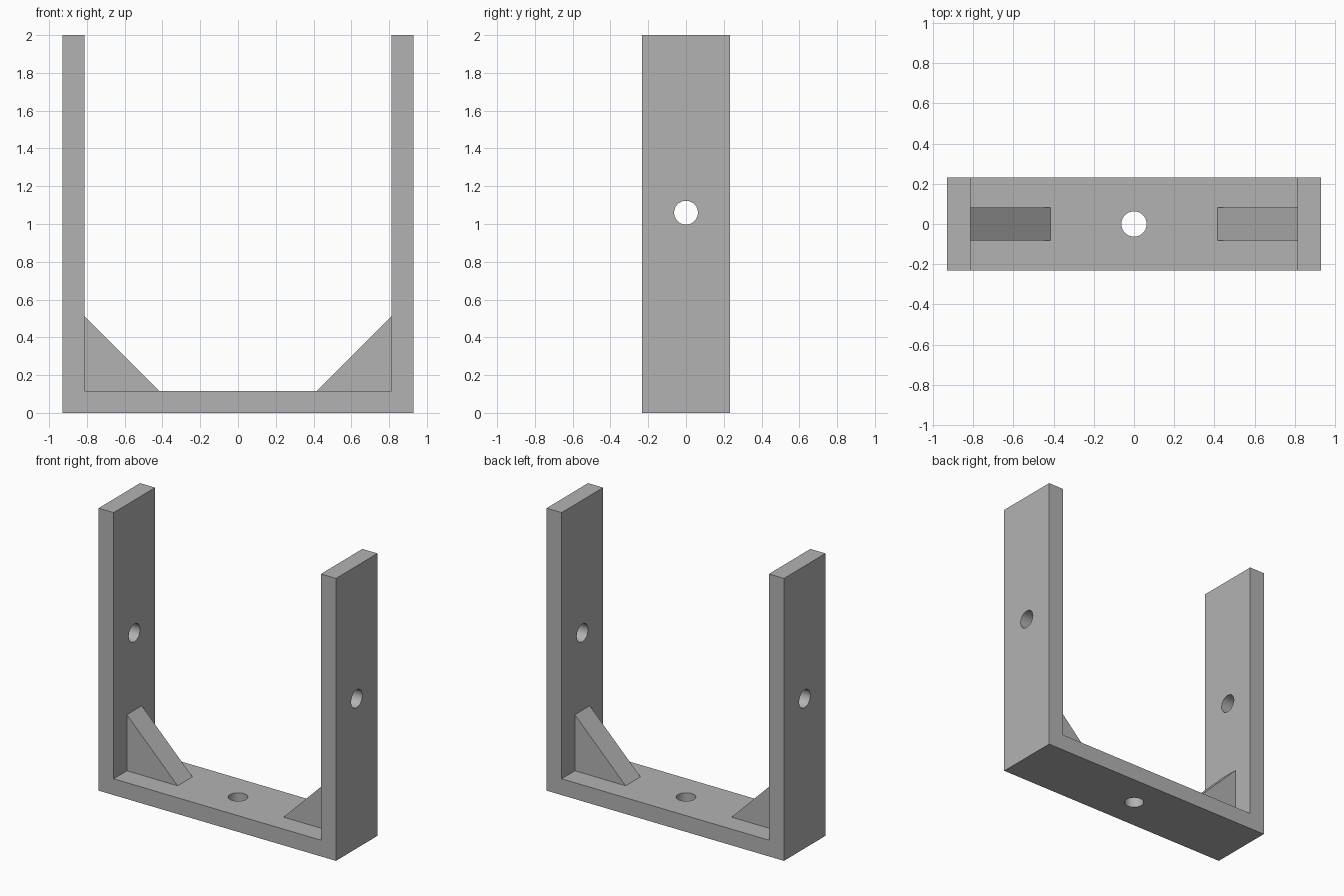
import bpy
import bmesh
from math import pi, radians

cube = bpy.data.objects.get("Cube")
if cube:
    bpy.data.objects.remove(cube, do_unlink=True)

HALF_WIDTH, HALF_DEPTH, HEIGHT = 0.93, 0.232, 2.0
INNER, FLOOR = 0.812, 0.115
HOLE_RADIUS, HOLE_Z = 0.063, 1.06
GUSSET, GUSSET_HALF_DEPTH = 0.397, 0.083

grey = bpy.data.materials.new("plain_grey")
grey.use_nodes = True
colour = (0.45, 0.45, 0.45, 1)
grey.diffuse_color = colour
grey.node_tree.nodes["Principled BSDF"].inputs["Base Color"].default_value = colour


def extrude_profile(name, points, half_depth):
    """Extrude an x-z outline symmetrically along y."""
    bm = bmesh.new()
    face = bm.faces.new([bm.verts.new((x, -half_depth, z)) for x, z in points])
    result = bmesh.ops.extrude_face_region(bm, geom=[face])
    verts = [v for v in result["geom"] if isinstance(v, bmesh.types.BMVert)]
    bmesh.ops.translate(bm, verts=verts, vec=(0, 2 * half_depth, 0))
    bmesh.ops.recalc_face_normals(bm, faces=bm.faces)
    mesh = bpy.data.meshes.new(name)
    bm.to_mesh(mesh)
    bm.free()
    mesh.materials.append(grey)
    obj = bpy.data.objects.new(name, mesh)
    bpy.context.collection.objects.link(obj)
    return obj


def drill(target, location, rotation, depth):
    """Cut a round hole through the target."""
    bpy.ops.mesh.primitive_cylinder_add(vertices=48, radius=HOLE_RADIUS, depth=depth,
                                        location=location, rotation=rotation)
    cutter = bpy.context.object
    cutter.name = "hole_cutter"
    cutter.data.materials.append(grey)
    cutter.hide_render = True
    mod = target.modifiers.new("hole", "BOOLEAN")
    mod.operation = "DIFFERENCE"
    mod.solver = "EXACT"
    mod.object = cutter
    bpy.ops.object.select_all(action="DESELECT")
    target.select_set(True)
    bpy.context.view_layer.objects.active = target
    bpy.ops.object.modifier_apply(modifier=mod.name)
    bpy.data.objects.remove(cutter, do_unlink=True)


# U-shaped bracket: floor plate and two uprights in one piece
half = [(HALF_WIDTH, 0), (HALF_WIDTH, HEIGHT), (INNER, HEIGHT), (INNER, FLOOR)]
bracket = extrude_profile("bracket", half + [(-x, z) for x, z in reversed(half)], HALF_DEPTH)

# Bolt holes: one through the floor, one through both uprights
drill(bracket, (0, 0, FLOOR / 2), (0, 0, 0), 0.5)
drill(bracket, (0, 0, HOLE_Z), (0, pi / 2, 0), 2.5)
bpy.ops.object.shade_smooth_by_angle(angle=radians(30))

# Triangular corner gussets
for side, name in ((1, "left_gusset"), (-1, "right_gusset")):
    extrude_profile(name, [(side * INNER, FLOOR),
                           (side * (INNER - GUSSET), FLOOR),
                           (side * INNER, FLOOR + GUSSET)], GUSSET_HALF_DEPTH)
